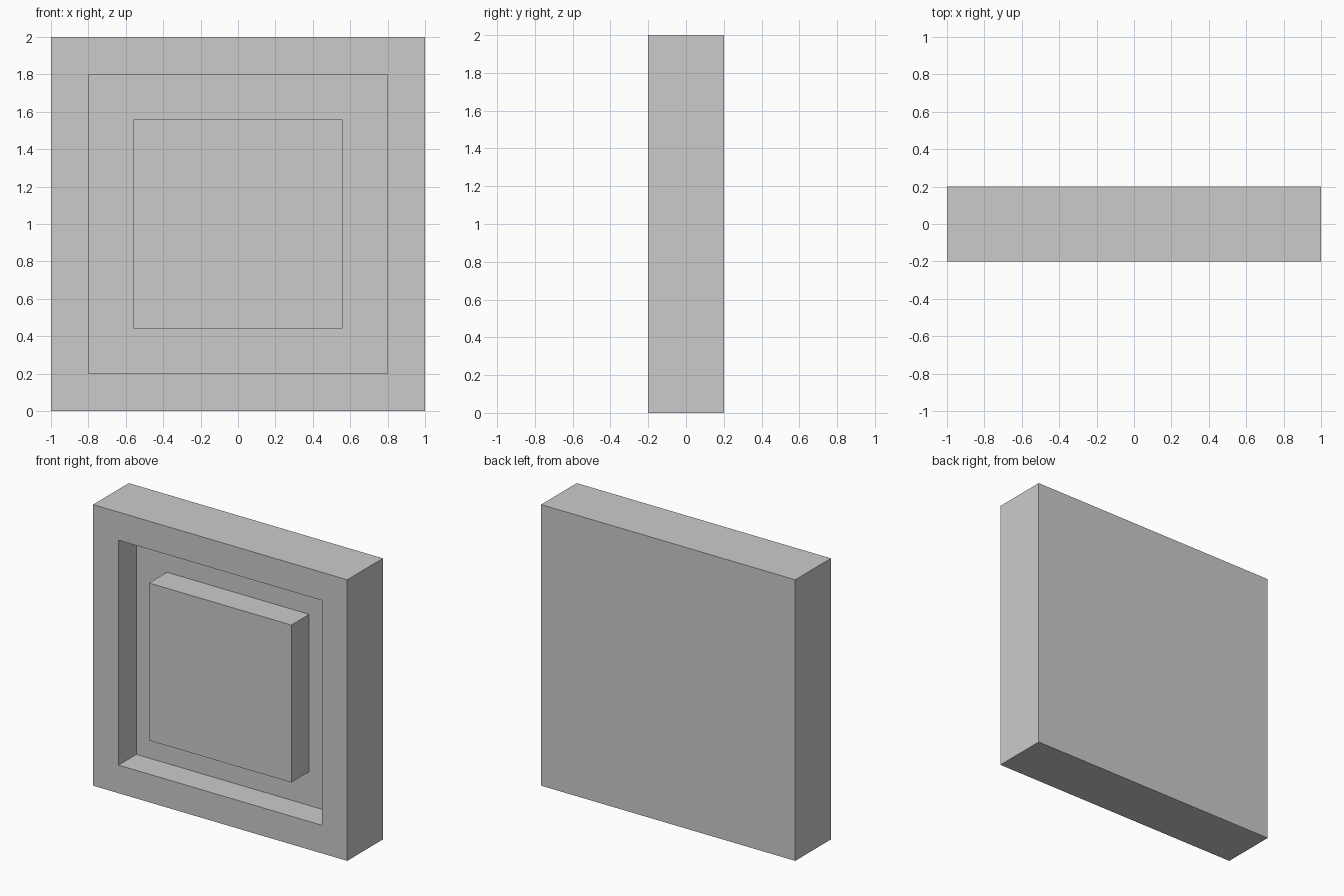
import bpy, bmesh
from mathutils import Vector

if "Cube" in bpy.data.objects:
    bpy.data.objects.remove(bpy.data.objects["Cube"])

bm = bmesh.new()

# Square slab
bmesh.ops.create_cube(bm, size=1.0)
bmesh.ops.scale(bm, vec=(2.0, 0.4, 2.0), verts=bm.verts)
bmesh.ops.translate(bm, vec=(0, 0, 1.0), verts=bm.verts)
bm.normal_update()
front = min(bm.faces, key=lambda f: f.calc_center_median().y)


def inset(face, width):
    """Shrink the face inwards, leaving a flat border."""
    bmesh.ops.inset_region(bm, faces=[face], thickness=width, use_even_offset=True)


def push(face, depth):
    """Extrude the face along y and return the moved face."""
    new = bmesh.ops.extrude_discrete_faces(bm, faces=[face])["faces"][0]
    bmesh.ops.translate(bm, vec=Vector((0, depth, 0)), verts=new.verts)
    return new


# Outer frame, square groove, then centre block flush with the frame
inset(front, 0.2)
front = push(front, 0.2)
bm.normal_update()
inset(front, 0.24)
front = push(front, -0.2)

bmesh.ops.recalc_face_normals(bm, faces=bm.faces)
mesh = bpy.data.meshes.new("square_panel")
bm.to_mesh(mesh)
bm.free()
panel = bpy.data.objects.new("square_panel", mesh)
bpy.context.collection.objects.link(panel)
